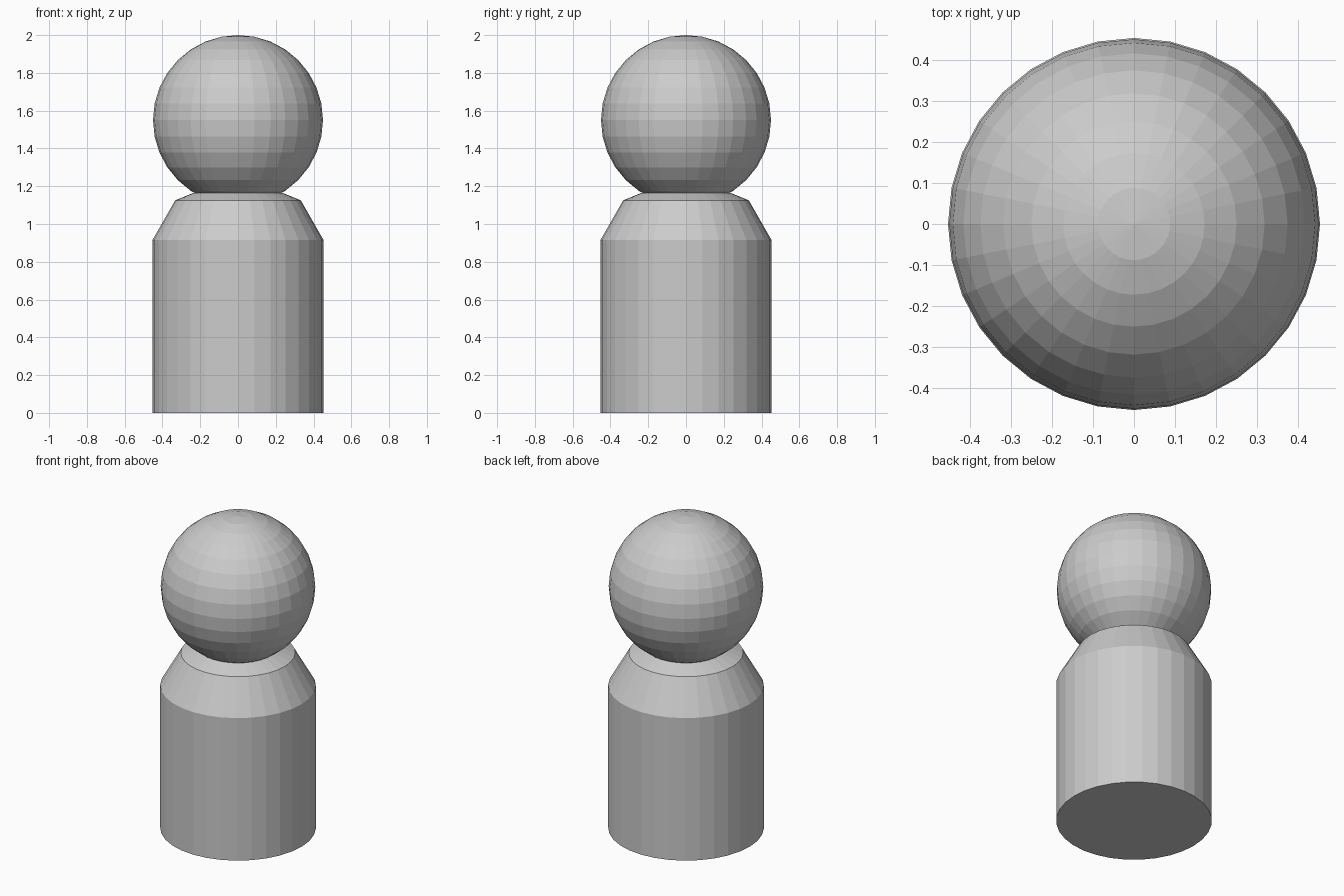
import bpy, bmesh, math

if "Cube" in bpy.data.objects:
    bpy.data.objects.remove(bpy.data.objects["Cube"])

SIDES = 32

def lathe(name, profile):
    """Closed solid of revolution from (radius, z) points, flat shaded."""
    bm = bmesh.new()
    rings = [[bm.verts.new((r * math.cos(2 * math.pi * i / SIDES),
                            r * math.sin(2 * math.pi * i / SIDES), z))
              for i in range(SIDES)] for r, z in profile]
    for low, high in zip(rings, rings[1:]):
        for i in range(SIDES):
            j = (i + 1) % SIDES
            bm.faces.new((low[i], low[j], high[j], high[i]))
    bm.faces.new(rings[0][::-1])
    bm.faces.new(rings[-1])
    mesh = bpy.data.meshes.new(name)
    bm.to_mesh(mesh)
    bm.free()
    obj = bpy.data.objects.new(name, mesh)
    bpy.context.collection.objects.link(obj)
    return obj

# Cylindrical body with sloped shoulders and a shallow neck
lathe("body", [(0.453, 0), (0.453, 0.915), (0.333, 1.125), (0.235, 1.165)])

# Round head sunk into the neck
bpy.ops.mesh.primitive_uv_sphere_add(segments=SIDES, ring_count=16,
                                     radius=0.45, location=(0, 0, 1.55))
bpy.context.object.name = "head"
